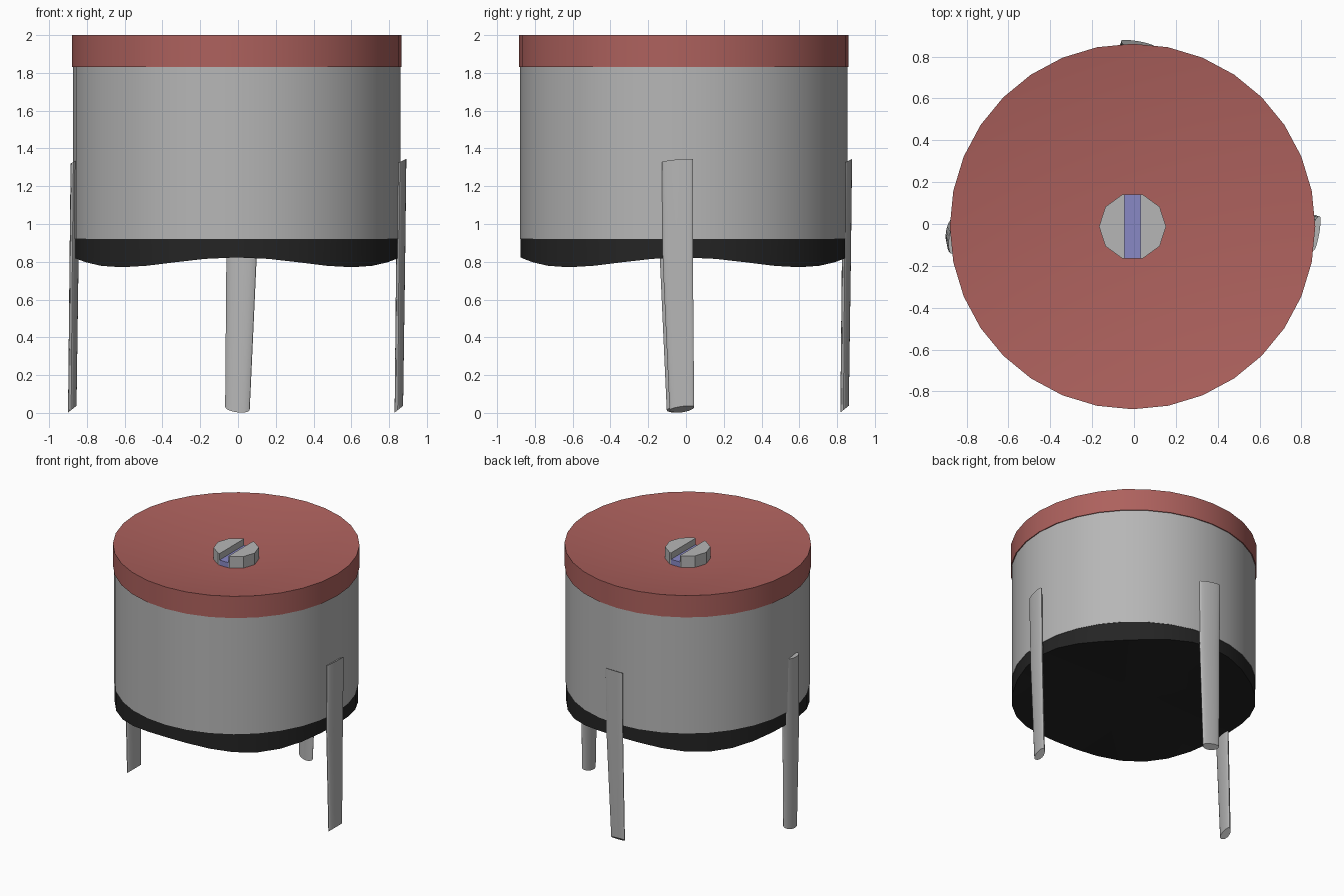
import bpy, bmesh
from math import sin, cos, pi, radians
from mathutils import Matrix, Vector

if "Cube" in bpy.data.objects:
    bpy.data.objects.remove(bpy.data.objects["Cube"], do_unlink=True)

CENTRE = Vector((-0.007, -0.012, 0))
SIDES = 32


def material(name, rgb):
    m = bpy.data.materials.new(name)
    m.use_nodes = True
    m.diffuse_color = (*rgb, 1)
    m.node_tree.nodes["Principled BSDF"].inputs["Base Color"].default_value = (*rgb, 1)
    return m


RED = material("dull red", (0.42, 0.12, 0.11))
GREY = material("metal grey", (0.47, 0.47, 0.47))
BLACK = material("black", (0.018, 0.018, 0.018))
BLUE = material("slot blue", (0.25, 0.25, 0.56))


def loft(name, rings, mat, smooth=True, bottom=None, top=None, at=CENTRE):
    """Join rings of points from low to high; ends close flat or fan to a centre height."""
    bm = bmesh.new()
    loops = [[bm.verts.new(p) for p in ring] for ring in rings]
    n = len(loops[0])
    for low, high in zip(loops, loops[1:]):
        for i in range(n):
            j = (i + 1) % n
            bm.faces.new((low[i], low[j], high[j], high[i]))
    for loop, height in ((loops[0], bottom), (loops[-1], top)):
        if height is None:
            bm.faces.new(loop)
        else:
            tip = bm.verts.new((0, 0, height))
            for i in range(n):
                bm.faces.new((loop[i], loop[(i + 1) % n], tip))
    bmesh.ops.recalc_face_normals(bm, faces=bm.faces[:])
    mesh = bpy.data.meshes.new(name)
    bm.to_mesh(mesh)
    bm.free()
    mesh.materials.append(mat)
    obj = bpy.data.objects.new(name, mesh)
    obj.location = at
    bpy.context.collection.objects.link(obj)
    if smooth:
        bpy.ops.object.select_all(action='DESELECT')
        obj.select_set(True)
        bpy.context.view_layer.objects.active = obj
        bpy.ops.object.shade_smooth_by_angle(angle=radians(30))
    return obj


def circle(radius, z, n=SIDES):
    return [(radius * cos(2 * pi * i / n), radius * sin(2 * pi * i / n), z) for i in range(n)]


def prism(name, outline, low, high, mat):
    return loft(name, [[(x, y, z) for x, y in outline] for z in (low, high)], mat, smooth=False)


# Housing: dished cap and plain drum
loft("cap", [circle(0.873, 1.83), circle(0.873, 2.0)], RED, bottom=1.83, top=1.86)
loft("drum", [circle(0.866, 0.92), circle(0.866, 1.83)], GREY)

# Base with a wavy lower rim
wavy_rim = [(x, y, 0.797 + 0.026 * cos(8 * pi * i / SIDES))
            for i, (x, y, z) in enumerate(circle(0.863, 0))]
loft("base", [wavy_rim, circle(0.863, 0.92)], BLACK, bottom=0.84)

# Ten-sided adjusting screw with a straight slot
R, SLOT = 0.16, 0.038
flat = R * sin(radians(72))
half = [(SLOT, -flat)] + [(R * cos(radians(a)), R * sin(radians(a)))
                          for a in range(-72, 73, 36)] + [(SLOT, flat)]
prism("screw_half_left", half, 1.84, 1.975, GREY)
prism("screw_half_right", [(-x, y) for x, y in half], 1.84, 1.975, GREY)
prism("screw_slot", [(-SLOT, -flat), (SLOT, -flat), (SLOT, flat), (-SLOT, flat)],
      1.84, 1.925, BLUE)


# Pin legs: tapered flattened rods with a slanted foot
def leg_ring(cx, cy, z, width, slant):
    tilt = Matrix.Rotation(radians(-10), 3, 'Z')
    ring = []
    for i in range(20):
        a = 2 * pi * i / 20
        depth = 0.013 if cos(a) > 0 else 0.026
        p = tilt @ Vector((depth * cos(a), width * sin(a), 0))
        ring.append((cx + p.x, cy + p.y, z + slant * p.x))
    return ring


leg_rings = [leg_ring(0.857, -0.022, 0.024, 0.066, 0.8),
             leg_ring(0.866, -0.043, 0.8, 0.081, 0),
             leg_ring(0.872, -0.045, 1.335, 0.084, 0.5)]
left_leg = loft("left_leg", leg_rings, GREY, at=(0, 0, 0))
for name, spin, place in (("right_leg", 0, (-1.729, -0.015, 0)),
                          ("back_leg", 90, (-0.025, -0.012, 0))):
    copy = left_leg.copy()
    copy.name = name
    copy.location = place
    copy.rotation_euler.z = radians(spin)
    bpy.context.collection.objects.link(copy)
